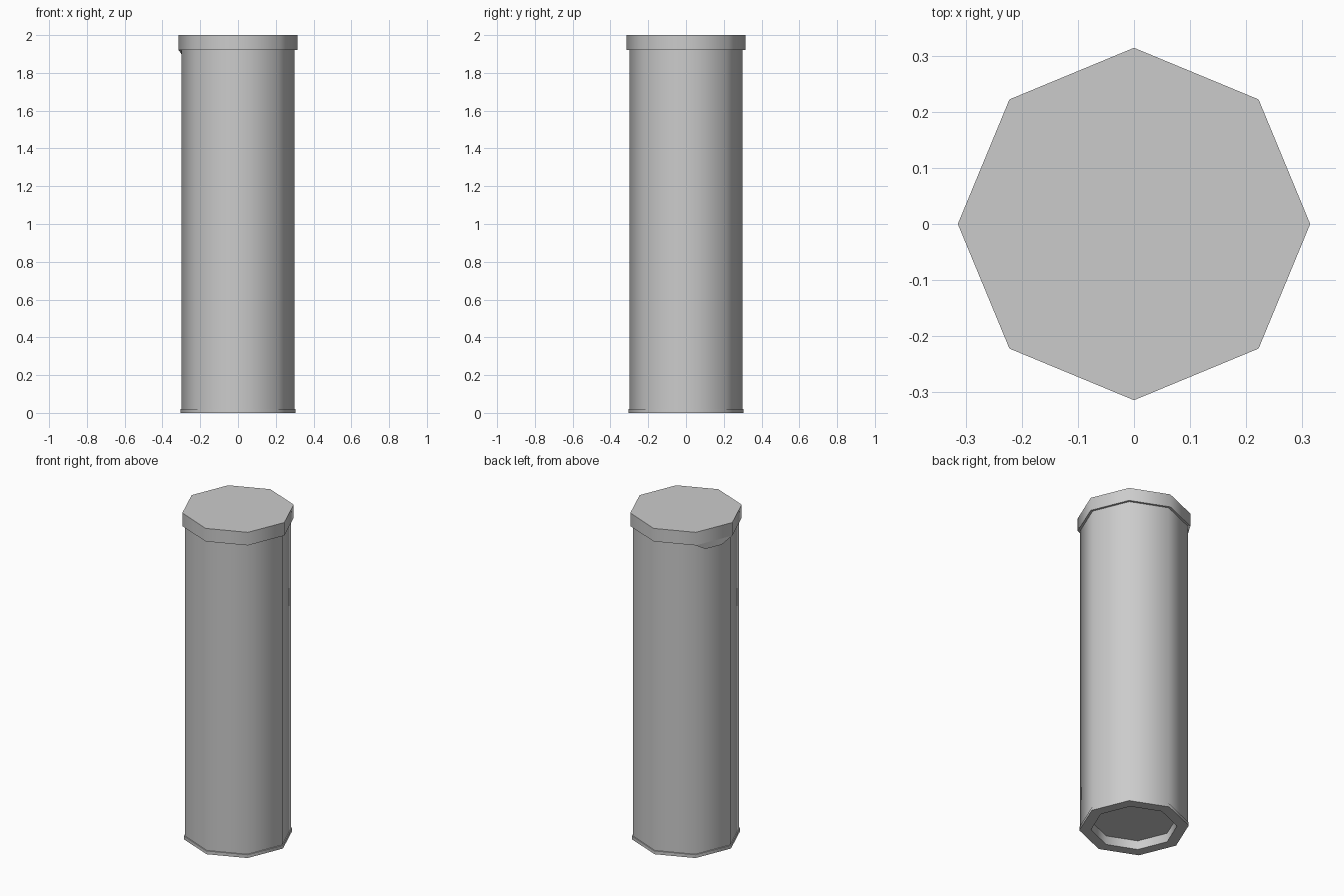
import bpy, bmesh
from math import cos, sin, pi, radians

if "Cube" in bpy.data.objects:
    bpy.data.objects.remove(bpy.data.objects["Cube"])

SIDES = 8

def finish(name, bm):
    bmesh.ops.recalc_face_normals(bm, faces=bm.faces)
    me = bpy.data.meshes.new(name)
    bm.to_mesh(me)
    bm.free()
    ob = bpy.data.objects.new(name, me)
    bpy.context.collection.objects.link(ob)
    bpy.ops.object.select_all(action='DESELECT')
    ob.select_set(True)
    bpy.context.view_layer.objects.active = ob
    bpy.ops.object.shade_smooth_by_angle(angle=radians(60))
    return ob

def lathe(name, profile, closed=False):
    """Revolve (radius, z) points; open profiles get end caps."""
    bm = bmesh.new()
    rings = [[bm.verts.new((r * cos(2 * pi * i / SIDES), r * sin(2 * pi * i / SIDES), z))
              for i in range(SIDES)] for r, z in profile]
    pairs = list(zip(rings, rings[1:]))
    if closed:
        pairs.append((rings[-1], rings[0]))
    else:
        bm.faces.new(rings[0])
        bm.faces.new(rings[-1])
    for a, b in pairs:
        for i in range(SIDES):
            j = (i + 1) % SIDES
            bm.faces.new((a[i], a[j], b[j], b[i]))
    return finish(name, bm)

# Tube body with recessed base, foot rim included in the profile
lathe("tube_body", [(0.24, 0.055), (0.24, 0.0), (0.305, 0.0), (0.305, 0.02),
                    (0.30, 0.021), (0.30, 1.93)])

# Overhanging lid
R, LID_Z = 0.314, 1.92
lathe("lid", [(R, LID_Z), (R, 2.0)])

# Pull tab hanging below the back-left lid facet
bm = bmesh.new()
outline = [(0, 0), (0.26, -0.038), (0.71, -0.038), (1, 0)]
layers = []
for r in (R, 0.297):
    a = (r * cos(0.75 * pi), r * sin(0.75 * pi))
    b = (-r, 0)
    layers.append([bm.verts.new((a[0] + (b[0] - a[0]) * t, a[1] + (b[1] - a[1]) * t, LID_Z + dz))
                   for t, dz in outline])
outer, inner = layers
bm.faces.new(outer)
bm.faces.new(inner)
for i in range(4):
    j = (i + 1) % 4
    bm.faces.new((outer[i], outer[j], inner[j], inner[i]))
finish("lid_tab", bm)
